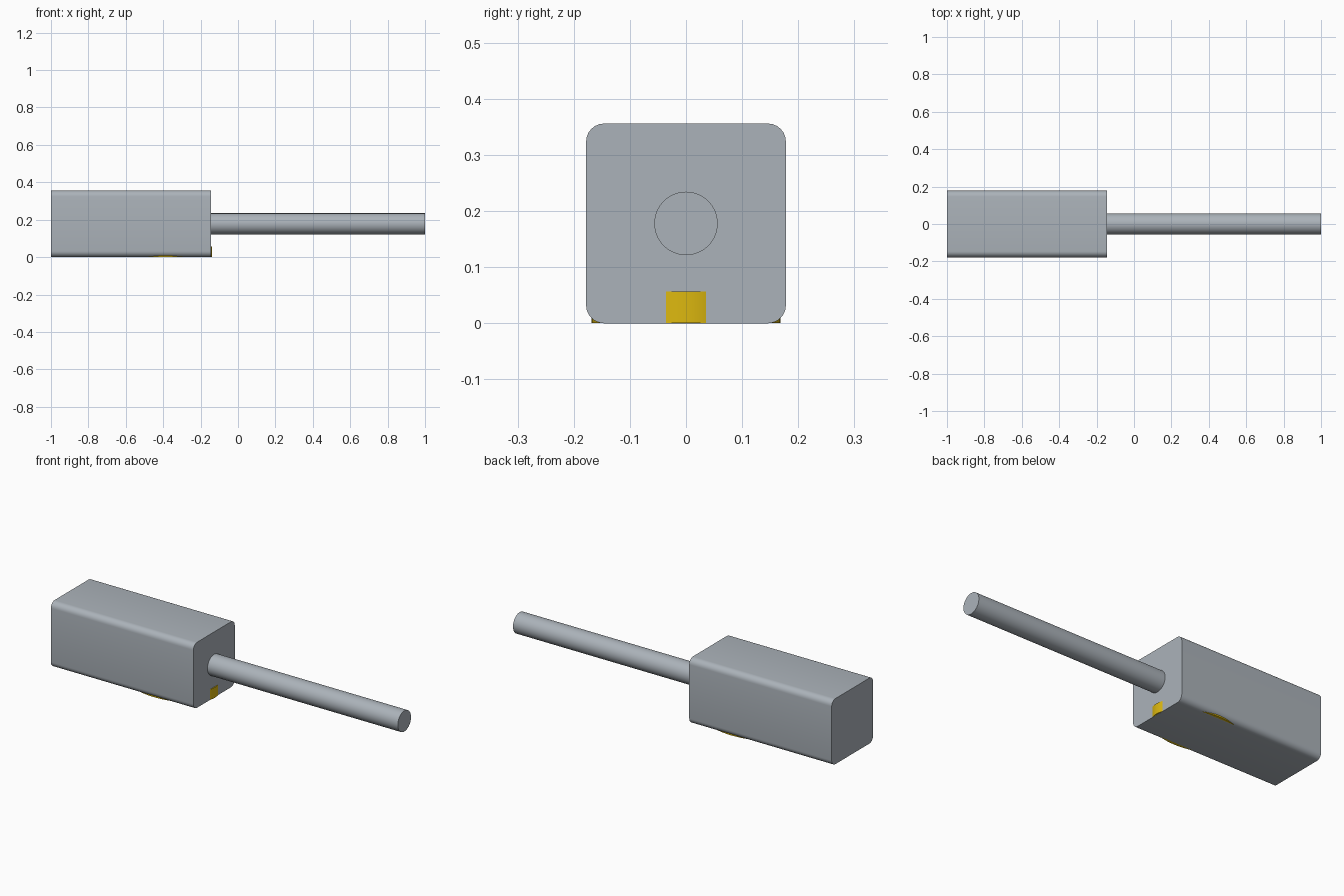
import bpy, bmesh, math
from mathutils import Matrix, Vector

if "Cube" in bpy.data.objects:
    bpy.data.objects.remove(bpy.data.objects["Cube"])


def material(name, color):
    m = bpy.data.materials.new(name)
    m.diffuse_color = (*color, 1)
    m.use_nodes = True
    m.node_tree.nodes["Principled BSDF"].inputs["Base Color"].default_value = m.diffuse_color
    return m


STEEL = material("steel grey", (0.41, 0.45, 0.49))
YELLOW = material("yellow", (0.72, 0.48, 0.005))
FACE_X = -0.144      # front face of the body
HALF = 0.178         # half the body width and height


def finish(name, bm, mat):
    bmesh.ops.recalc_face_normals(bm, faces=bm.faces)
    mesh = bpy.data.meshes.new(name)
    bm.to_mesh(mesh)
    bm.free()
    mesh.materials.append(mat)
    ob = bpy.data.objects.new(name, mesh)
    bpy.context.collection.objects.link(ob)
    bpy.ops.object.select_all(action='DESELECT')
    bpy.context.view_layer.objects.active = ob
    ob.select_set(True)
    bpy.ops.object.shade_smooth_by_angle(angle=math.radians(35))
    return ob


# Body: square block with its four long edges rounded
bm = bmesh.new()
length = FACE_X + 1
bmesh.ops.create_cube(bm, size=1, matrix=Matrix.Translation((-1 + length / 2, 0, HALF))
                      @ Matrix.Diagonal((length, 2 * HALF, 2 * HALF, 1)))
long_edges = [e for e in bm.edges if abs(e.verts[0].co.x - e.verts[1].co.x) > 0.1]
bmesh.ops.bevel(bm, geom=long_edges, offset=0.032, segments=6, profile=0.5, affect='EDGES')
finish("body", bm, STEEL)

# Shaft: round rod from the body's front face
bm = bmesh.new()
x0 = FACE_X - 0.006
bmesh.ops.create_cone(bm, cap_ends=True, segments=64, radius1=0.0565, radius2=0.0565,
                      depth=1 - x0, matrix=Matrix.Translation(((1 + x0) / 2, 0, HALF))
                      @ Matrix.Rotation(math.pi / 2, 4, 'Y'))
finish("shaft", bm, STEEL)

# Yellow insert: flat oval disc in the base, its rim just breaking the front face
bm = bmesh.new()
a, b, z0, z1 = 0.25, 0.168, 0.001, 0.057
bmesh.ops.create_cone(bm, cap_ends=True, segments=64, radius1=1, radius2=1, depth=1,
                      matrix=Matrix.Translation((FACE_X + 0.006 - a, 0, (z0 + z1) / 2))
                      @ Matrix.Diagonal((a, b, z1 - z0, 1)))
finish("base_insert", bm, YELLOW)
